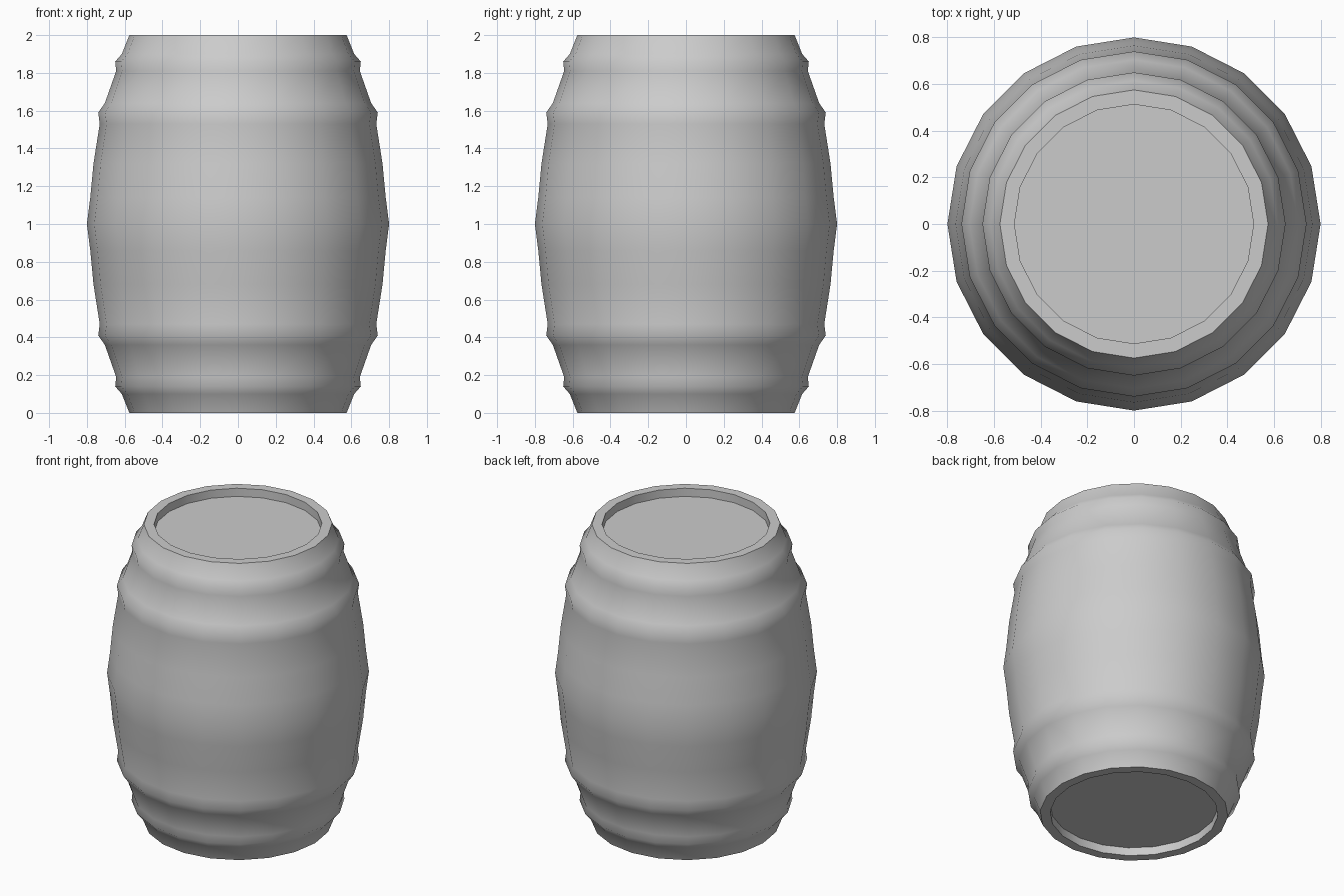
import bpy, bmesh, math

cube = bpy.data.objects.get("Cube")
if cube:
    bpy.data.objects.remove(cube, do_unlink=True)

SIDES = 20

# One grey for the whole barrel
grey = bpy.data.materials.new("plain grey")
grey.use_nodes = True
colour = (0.6, 0.6, 0.6, 1)
grey.diffuse_color = colour
grey.node_tree.nodes["Principled BSDF"].inputs["Base Color"].default_value = colour

# Upper half of the profile (radius, height above the middle), belly to recessed lid
half = [(0.8, 0), (0.782, 0.14), (0.765, 0.32), (0.732, 0.53), (0.74, 0.59),
        (0.705, 0.64), (0.645, 0.81), (0.65, 0.86), (0.615, 0.9), (0.575, 1),
        (0.513, 1), (0.513, 0.945)]
profile = [(r, 1 - h) for r, h in reversed(half[1:])] + [(r, 1 + h) for r, h in half]

# Lathe the staves and hoops, then close both ends with flat lids
bm = bmesh.new()
rings = []
for r, z in profile:
    angles = [2 * math.pi * i / SIDES for i in range(SIDES)]
    rings.append([bm.verts.new((r * math.cos(a), r * math.sin(a), z)) for a in angles])
for low, high in zip(rings, rings[1:]):
    for i in range(SIDES):
        j = (i + 1) % SIDES
        bm.faces.new((low[i], low[j], high[j], high[i]))
bm.faces.new(rings[-1])
bm.faces.new(rings[0][::-1])
bmesh.ops.recalc_face_normals(bm, faces=bm.faces)

mesh = bpy.data.meshes.new("barrel")
bm.to_mesh(mesh)
bm.free()
mesh.materials.append(grey)
barrel = bpy.data.objects.new("barrel", mesh)
bpy.context.collection.objects.link(barrel)

# Smooth body, crisp rims
bpy.ops.object.select_all(action="DESELECT")
barrel.select_set(True)
bpy.context.view_layer.objects.active = barrel
bpy.ops.object.shade_smooth_by_angle(angle=math.radians(60))
